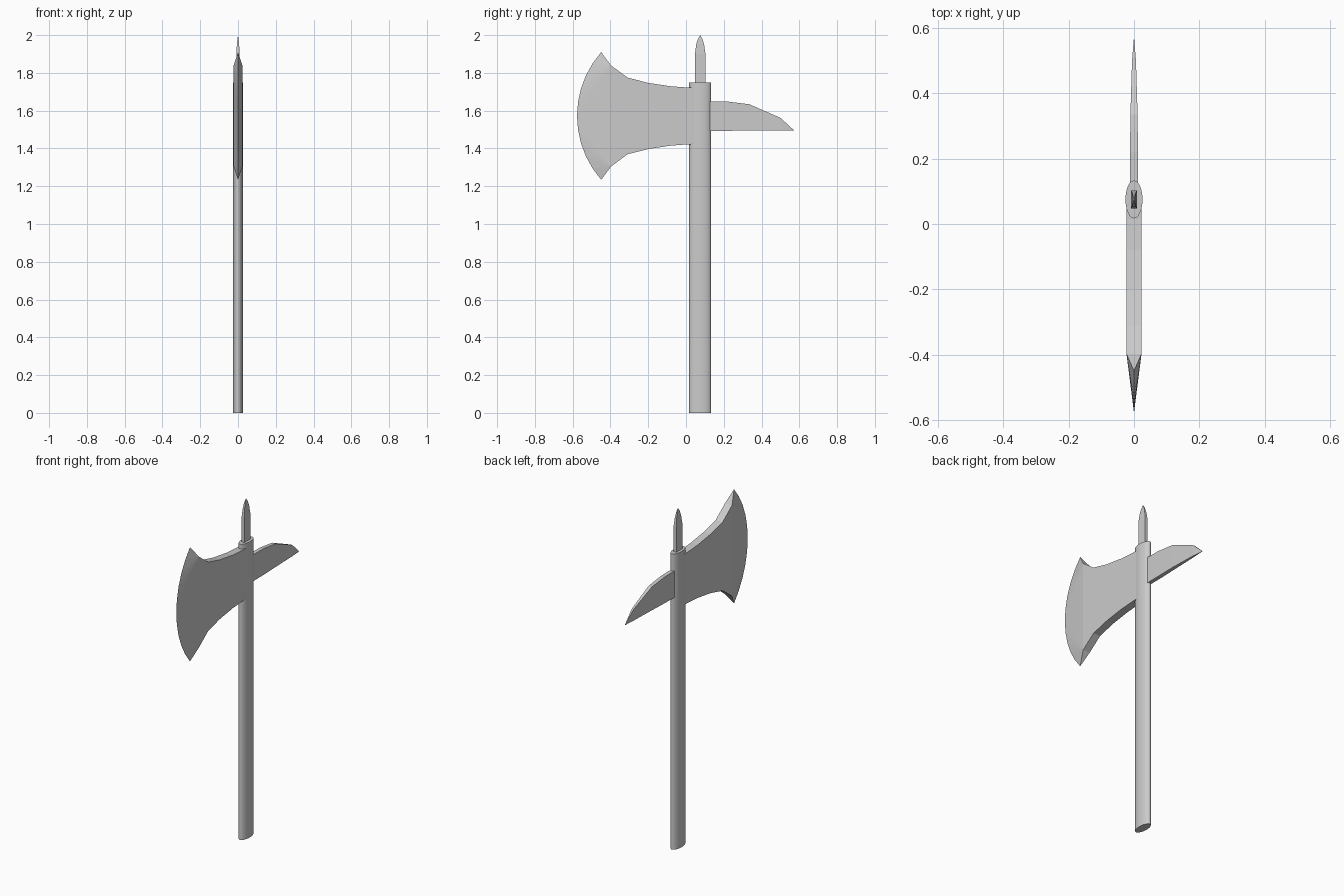
import bpy, bmesh, math

if "Cube" in bpy.data.objects:
    bpy.data.objects.remove(bpy.data.objects["Cube"])


def finish(name, bm):
    bmesh.ops.recalc_face_normals(bm, faces=bm.faces)
    mesh = bpy.data.meshes.new(name)
    bm.to_mesh(mesh)
    bm.free()
    obj = bpy.data.objects.new(name, mesh)
    bpy.context.collection.objects.link(obj)
    return obj


def loft(bm, rings):
    """Skin a row of four-cornered sections; cap the first, return the last."""
    rows = [[bm.verts.new(p) for p in ring] for ring in rings]
    bm.faces.new(rows[0])
    for a, b in zip(rows, rows[1:]):
        for i in range(4):
            j = (i + 1) % 4
            bm.faces.new((a[i], a[j], b[j], b[i]))
    return rows[-1]


def point(bm, ring, tip):
    t = bm.verts.new(tip)
    for i in range(4):
        bm.faces.new((ring[i], ring[(i + 1) % 4], t))


def section_y(y, top, bottom, x):
    return [(x, y, top), (-x, y, top), (-x, y, bottom), (x, y, bottom)]


SHAFT_Y = 0.075
BLADE_Z = 1.572

# Oval shaft
bpy.ops.mesh.primitive_cylinder_add(vertices=24, radius=1, depth=1.75,
                                    location=(0, SHAFT_Y, 0.875))
shaft = bpy.context.object
shaft.name = "shaft"
shaft.scale = (0.026, 0.058, 1)
bpy.ops.object.transform_apply(location=False, rotation=False, scale=True)
bpy.ops.object.shade_smooth_by_angle(angle=math.radians(35))

# Axe blade: flared plate, then a bevel fanned out to the curved cutting edge
bm = bmesh.new()
outline = [(0.075, 0.149), (0.015, 0.150), (-0.08, 0.157), (-0.2, 0.175),
           (-0.31, 0.203), (-0.397, 0.268)]
last = loft(bm, [section_y(y, BLADE_Z + h, BLADE_Z - h, 0.023)
                 for y, h in outline])
radius, spread, half = 0.51, 0.724, 5
edge = []
for k in range(-half, half + 1):
    a = spread * k / half
    edge.append(bm.verts.new((0, -0.067 - radius * math.cos(a),
                              BLADE_Z + radius * math.sin(a))))
for upper, lower in ((last[0], last[3]), (last[1], last[2])):
    for k in range(2 * half):
        corner = lower if k < half else upper
        bm.faces.new((corner, edge[k], edge[k + 1]))
    bm.faces.new((upper, lower, edge[half]))
bm.faces.new((last[0], last[1], edge[-1]))
bm.faces.new((last[2], last[3], edge[0]))
finish("axe_blade", bm)

# Back spike, curving down to a point
bm = bmesh.new()
stations = [(0.075, 1.65, 1.492, 0.012), (0.22, 1.648, 1.493, 0.012),
            (0.335, 1.634, 1.496, 0.011), (0.50, 1.562, 1.496, 0.006)]
last = loft(bm, [section_y(*s) for s in stations])
point(bm, last, (0, 0.573, 1.495))
finish("back_spike", bm)

# Top spike
bm = bmesh.new()
stations = [(1.70, 0.028, 0.009), (1.90, 0.028, 0.009),
            (1.95, 0.021, 0.006), (1.98, 0.012, 0.003)]
last = loft(bm, [[(x, SHAFT_Y + w, z), (-x, SHAFT_Y + w, z),
                  (-x, SHAFT_Y - w, z), (x, SHAFT_Y - w, z)]
                 for z, w, x in stations])
point(bm, last, (0, SHAFT_Y, 2.0))
finish("top_spike", bm)
